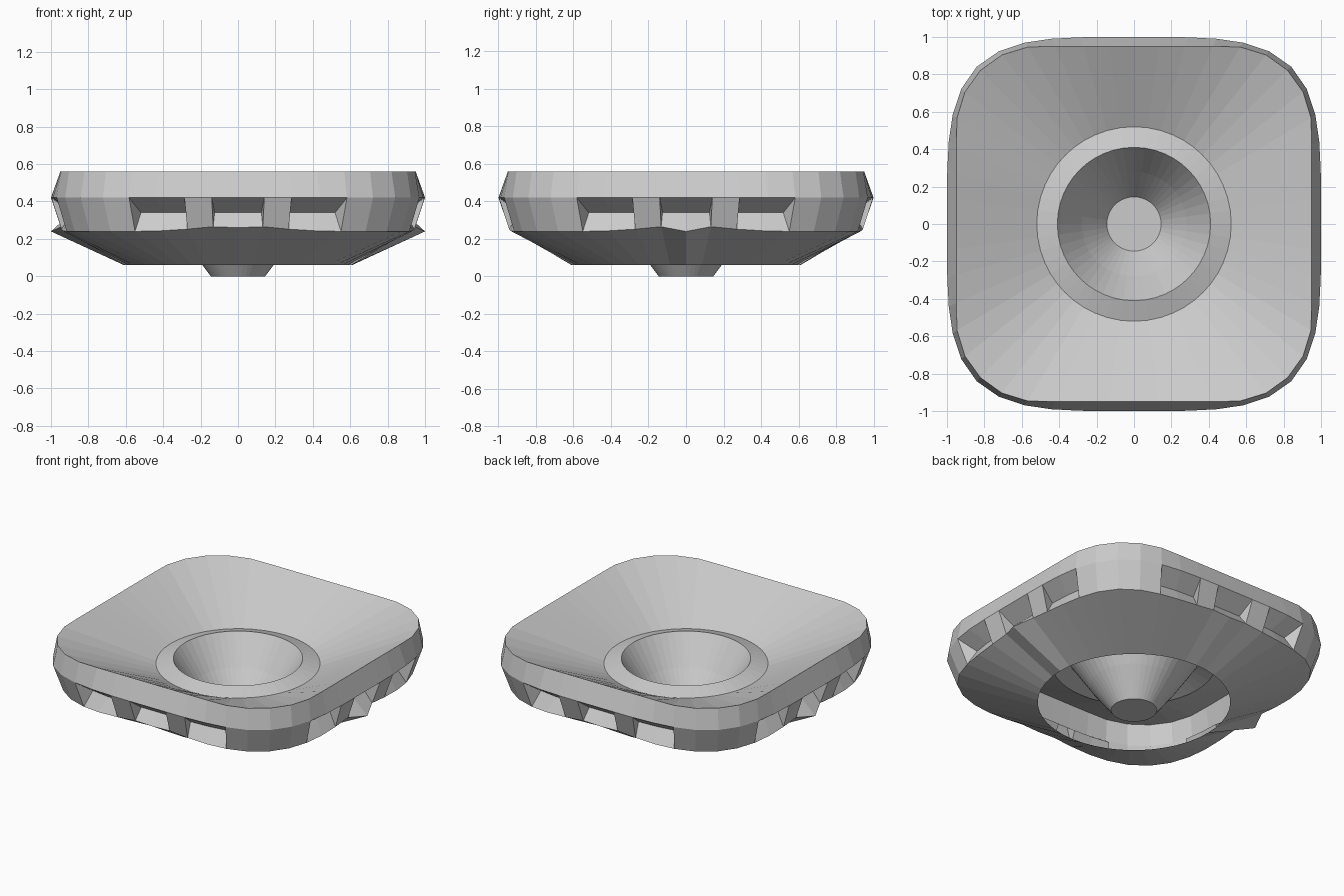
import bpy, bmesh
from math import sin, cos, radians, sqrt

if "Cube" in bpy.data.objects:
    bpy.data.objects.remove(bpy.data.objects["Cube"])

# Angles of one side, measured from its middle; three notches per side
OFFS = [-45, -38, -31, -24, -16, -8, 0, 8, 16, 24, 31, 38]
NOTCH_COLS = {2, 3, 5, 6, 8, 9}
LOWER_Z = {45: .24, 38: .24, 31: .24, 24: .243, 16: .252, 8: .265, 0: .26}
POINTS = [(side, k, radians(side * 90 + off))
          for side in range(4) for k, off in enumerate(OFFS)]
N = len(POINTS)

bm = bmesh.new()


def vert(r, a, z):
    return bm.verts.new((r * cos(a), r * sin(a), z))


def circle(r, z):
    return [vert(r, a, z) for _, _, a in POINTS]


def bulged(a, h):
    """Radius of a soft square with slightly bowed sides."""
    return h / (cos(a) ** 4 + sin(a) ** 4) ** .25


def rounded(a, h, rc):
    """Radius of a straight-sided square with round corners."""
    c, s = sorted((abs(cos(a)), abs(sin(a))), reverse=True)
    k = h - rc
    if h * s / c <= k:
        return h / c
    b = k * (c + s)
    return b + sqrt(b * b - 2 * k * k + rc * rc)


def bridge(lo, hi):
    for i in range(N):
        j = (i + 1) % N
        bm.faces.new((lo[i], lo[j], hi[j], hi[i]))


# Rings of the body
foot = circle(.61, .06)
lower = []
for side, k, a in POINTS:
    off = abs(OFFS[k])
    on_x = side % 2 == 0 and off == 0
    lower.append(vert(bulged(a, 1.0 if on_x else .945), a,
                      .24 if on_x else LOWER_Z[off]))
belt = [vert(bulged(a, 1.0), a, .42) for _, _, a in POINTS]
rim = [vert(rounded(a, .95, .44), a, .56) for _, _, a in POINTS]

# Underside, upper wall, dish, raised lip and bowl
bridge(foot, lower)
bridge(belt, rim)
rings = [rim] + [circle(r, z) for r, z in
                 ((.52, .34), (.41, .375), (.28, .18), (.145, 0))]
for outer, inner in zip(rings, rings[1:]):
    bridge(outer, inner)
bm.faces.new(rings[-1])

# Waist: plain ribs alternating with V-shaped notches
groove = {}
for i, (side, k, a) in enumerate(POINTS):
    if k in NOTCH_COLS or k - 1 in NOTCH_COLS:
        groove[i] = vert(bulged(a, .89), a, .34)
for i, (side, k, a) in enumerate(POINTS):
    j = (i + 1) % N
    if k in NOTCH_COLS:
        bm.faces.new((lower[i], lower[j], groove[j], groove[i]))
        bm.faces.new((groove[i], groove[j], belt[j], belt[i]))
    else:
        bm.faces.new((lower[i], lower[j], belt[j], belt[i]))
    # Notch side walls
    if i in groove and (k in NOTCH_COLS) != (k - 1 in NOTCH_COLS):
        tri = (lower[i], groove[i], belt[i])
        bm.faces.new(tri if k in NOTCH_COLS else tri[::-1])

mesh = bpy.data.meshes.new("dish_body")
bm.to_mesh(mesh)
bm.free()
body = bpy.data.objects.new("dish_body", mesh)
bpy.context.collection.objects.link(body)
